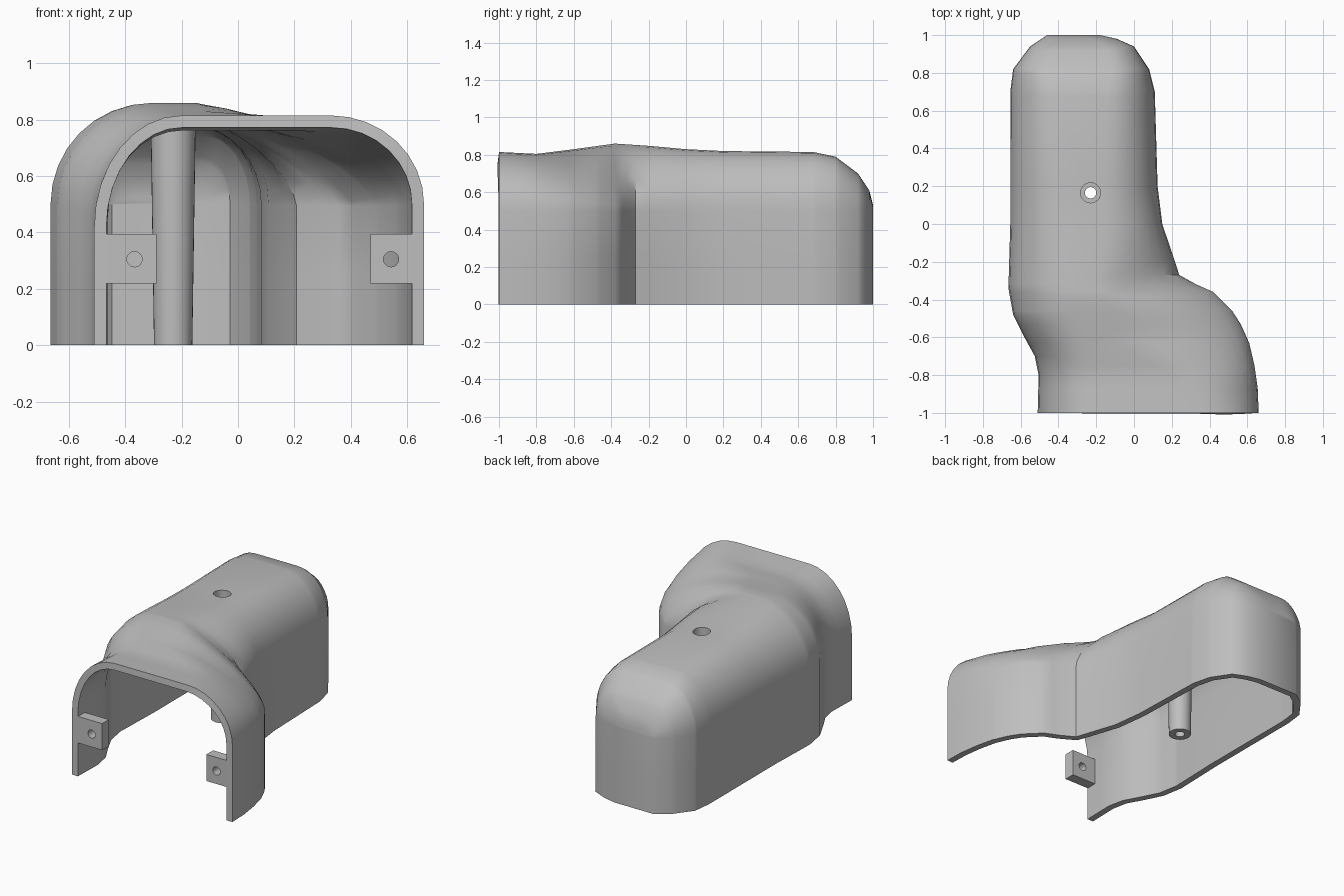
import bpy, bmesh, math

cube = bpy.data.objects.get("Cube")
if cube:
    bpy.data.objects.remove(cube, do_unlink=True)

grey = bpy.data.materials.new("plain grey")
grey.use_nodes = True
grey.diffuse_color = (0.52, 0.52, 0.52, 1)
grey.node_tree.nodes["Principled BSDF"].inputs["Base Color"].default_value = (0.52, 0.52, 0.52, 1)


def make_object(name, bm):
    bmesh.ops.recalc_face_normals(bm, faces=bm.faces)
    mesh = bpy.data.meshes.new(name)
    bm.to_mesh(mesh)
    bm.free()
    mesh.materials.append(grey)
    obj = bpy.data.objects.new(name, mesh)
    bpy.context.collection.objects.link(obj)
    return obj


def cylinder(name, location, radius, depth, along_y=False):
    bm = bmesh.new()
    bmesh.ops.create_cone(bm, cap_ends=True, segments=24, radius1=radius, radius2=radius, depth=depth)
    obj = make_object(name, bm)
    obj.location = location
    obj.rotation_euler.x = math.pi / 2 if along_y else 0
    obj.hide_render = True
    return obj


def finish(obj, cutter=None):
    """Cut the hole, apply modifiers and smooth the gentle edges."""
    if cutter:
        cut = obj.modifiers.new("hole", 'BOOLEAN')
        cut.operation = 'DIFFERENCE'
        cut.object = cutter
    bpy.ops.object.select_all(action='DESELECT')
    obj.select_set(True)
    bpy.context.view_layer.objects.active = obj
    bpy.context.view_layer.update()
    bpy.ops.object.convert(target='MESH')
    bpy.ops.object.shade_smooth_by_angle(angle=math.radians(35))
    if cutter:
        bpy.data.objects.remove(cutter, do_unlink=True)


def value_at(keys, y):
    """Straight-line reading of a table of (y, value) pairs."""
    for (a, va), (b, vb) in zip(keys, keys[1:]):
        if y <= b:
            return va + (vb - va) * (y - a) / (b - a)
    return keys[-1][1]


# Shell: arched sections strung along y
LEFT_EDGE = [(-1, -.51), (-.8, -.505), (-.7, -.525), (-.6, -.58), (-.48, -.64), (-.34, -.665),
             (0, -.655), (.7, -.655), (.82, -.64), (.94, -.55), (1, -.46)]
RIGHT_EDGE = [(-1, .66), (-.87, .655), (-.75, .638), (-.63, .61), (-.53, .565), (-.46, .52),
              (-.36, .42), (-.32, .33), (-.27, .24), (0, .15), (.2, .125), (.7, .11), (.82, .08),
              (.94, 0), (.98, -.09), (1, -.18)]
CREST = [(-1, .815), (-.8, .805), (-.6, .83), (-.38, .86), (-.2, .848), (0, .83), (.2, .82),
         (.68, .815), (.8, .79), (.92, .7), (.98, .61), (1, .53)]
LEFT_ROUND = [(-1, .31), (-.7, .31), (-.4, .36), (0, .3), (.7, .25), (1, .12)]
RIGHT_ROUND = [(-1, .33), (-.8, .45), (-.6, .72), (-.36, .58), (-.27, .42), (0, .3), (.7, .25), (1, .12)]
RIGHT_POWER = [(-1, 2), (-.8, 2), (-.6, 1.8), (-.36, 1.3), (-.27, 1.6), (-.1, 2), (1, 2)]
LEFT_WALL = [(-1, .42), (-.5, .5), (1, .5)]
STEPS = 8


def shoulder(edge, inward, wall, crest, power):
    """Points from the foot of a wall up and over its rounded shoulder."""
    points = [(edge, 0), (edge, wall / 2)]
    for i in range(STEPS + 1):
        angle = math.pi / 2 * i / STEPS
        across = math.cos(angle) ** (2 / power)
        up = max(0, math.sin(angle)) ** (2 / power)
        points.append((edge + inward * (1 - across), wall + (crest - wall) * up))
    return points


def section(y):
    crest = value_at(CREST, y)
    left = shoulder(value_at(LEFT_EDGE, y), value_at(LEFT_ROUND, y), value_at(LEFT_WALL, y), crest, 2)
    right = shoulder(value_at(RIGHT_EDGE, y), -value_at(RIGHT_ROUND, y), .5, crest,
                     value_at(RIGHT_POWER, y))
    return left + right[::-1]


stations = sorted({y for keys in (LEFT_EDGE, RIGHT_EDGE, CREST) for y, _ in keys})
bm = bmesh.new()
rings = [[bm.verts.new((x, y, z)) for x, z in section(y)] for y in stations]
for a, b in zip(rings, rings[1:]):
    for i in range(len(a) - 1):
        bm.faces.new((a[i], a[i + 1], b[i + 1], b[i]))
# Back wall closes the last section in rows
last = rings[-1]
for i in range(len(last) // 2 - 1):
    bm.faces.new((last[i], last[i + 1], last[-2 - i], last[-1 - i]))
shell = make_object("shell", bm)
# Normals must point outward so the wall grows inward
if shell.data.polygons[STEPS].normal.z < 0:
    shell.data.flip_normals()
wall = shell.modifiers.new("wall", 'SOLIDIFY')
wall.thickness = .043
wall.offset = -1
POST_X, POST_Y = -.23, .165
finish(shell, cylinder("screw_cutter", (POST_X, POST_Y, .8), .053, .3))

# Screw post: tapered tube with a narrow hole at its foot
profile = [(.03, 0), (.068, 0), (.08, .8), (.053, .8), (.053, .1), (.03, .1)]
SIDES = 32
bm = bmesh.new()
rings = []
for i in range(SIDES):
    turn = 2 * math.pi * i / SIDES
    rings.append([bm.verts.new((POST_X + r * math.cos(turn), POST_Y + r * math.sin(turn), z))
                  for r, z in profile])
for i in range(SIDES):
    a, b = rings[i], rings[(i + 1) % SIDES]
    for j in range(len(profile)):
        k = (j + 1) % len(profile)
        bm.faces.new((a[j], a[k], b[k], b[j]))
finish(make_object("screw_post", bm))

# Mounting blocks inside the front opening
for name, x_min, x_max, hole_x in (("right_mounting_block", -.48, -.29, -.367),
                                   ("left_mounting_block", .47, .635, .543)):
    bm = bmesh.new()
    bmesh.ops.create_cube(bm, size=1)
    for v in bm.verts:
        v.co = ((x_min + x_max) / 2 + v.co.x * (x_max - x_min), -.965 + v.co.y * .07, .307 + v.co.z * .175)
    finish(make_object(name, bm), cylinder("block_cutter", (hole_x, -.965, .305), .027, .2, True))
